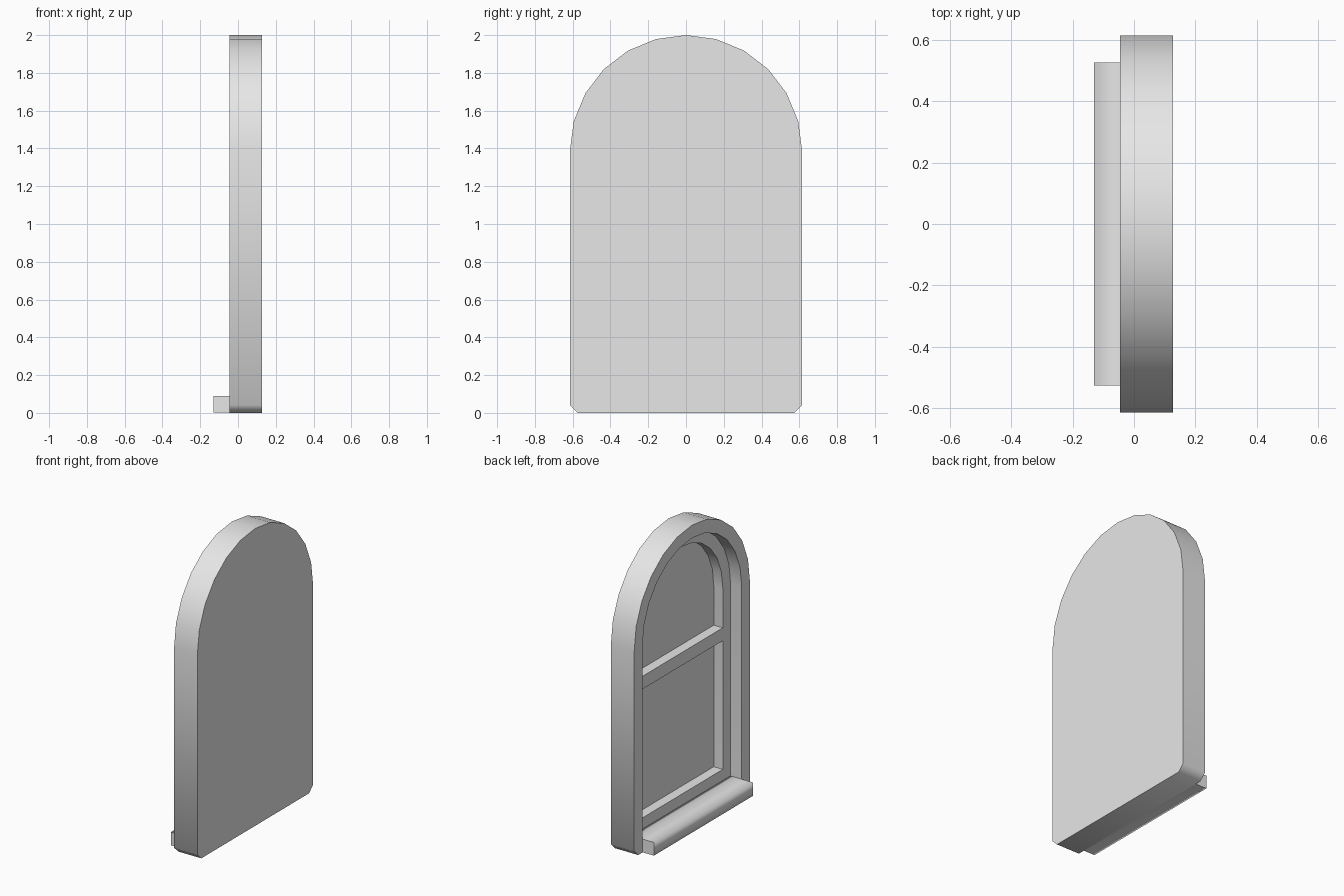
import bpy, bmesh, math

if "Cube" in bpy.data.objects:
    bpy.data.objects.remove(bpy.data.objects["Cube"], do_unlink=True)

SPRING = 1.385  # height where the arch starts

mat = bpy.data.materials.new("light grey")
mat.use_nodes = True
grey = (0.8, 0.8, 0.8, 1)
mat.diffuse_color = grey
mat.node_tree.nodes["Principled BSDF"].inputs["Base Color"].default_value = grey


def finish(name, bm):
    bmesh.ops.remove_doubles(bm, verts=bm.verts, dist=1e-5)
    bmesh.ops.recalc_face_normals(bm, faces=bm.faces)
    mesh = bpy.data.meshes.new(name)
    bm.to_mesh(mesh)
    bm.free()
    mesh.materials.append(mat)
    obj = bpy.data.objects.new(name, mesh)
    bpy.context.collection.objects.link(obj)
    return obj


def arch(half_width, bottom, chamfer=0):
    """Closed (y, z) outline: chamfered foot, straight jambs, half-round head."""
    pts = [(half_width - chamfer, bottom), (half_width, bottom + chamfer)]
    for i in range(13):
        a = math.pi * i / 12
        pts.append((half_width * math.cos(a), SPRING + half_width * math.sin(a)))
    pts += [(-half_width, bottom + chamfer), (-half_width + chamfer, bottom)]
    return pts


def box(name, x0, x1, half_y, z0, z1):
    bm = bmesh.new()
    bmesh.ops.create_cube(bm, size=1)
    for v in bm.verts:
        v.co = (x1 if v.co.x > 0 else x0,
                half_y * (1 if v.co.y > 0 else -1),
                z1 if v.co.z > 0 else z0)
    return finish(name, bm)


# Window body: back, outer wall, frame face, reveal, sash face, sash reveal, pane
outer = arch(0.615, 0, 0.042)
frame = arch(0.528, 0.08)
sash = arch(0.445, 0.165)
steps = [(0.128, outer), (-0.045, outer), (-0.045, frame),
         (0.038, frame), (0.038, sash), (0.105, sash)]
bm = bmesh.new()
rings = [[bm.verts.new((x, y, z)) for y, z in outline] for x, outline in steps]
for a, b in zip(rings, rings[1:]):
    for i in range(len(a)):
        j = (i + 1) % len(a)
        bm.faces.new((a[i], a[j], b[j], b[i]))
bm.faces.new(rings[0])
bm.faces.new(rings[-1])
body = finish("window_frame", bm)
bpy.ops.object.select_all(action="DESELECT")
body.select_set(True)
bpy.context.view_layer.objects.active = body
bpy.ops.object.shade_smooth_by_angle(angle=math.radians(50))

# Bar between the upper and lower panes
box("crossbar", 0.038, 0.106, 0.445, 1.03, 1.117)

# Sill with softly shaded long sides and flat ends
sill = box("sill", -0.13, 0.038, 0.527, 0.001, 0.09)
for face in sill.data.polygons:
    face.use_smooth = abs(face.normal.y) < 0.5
